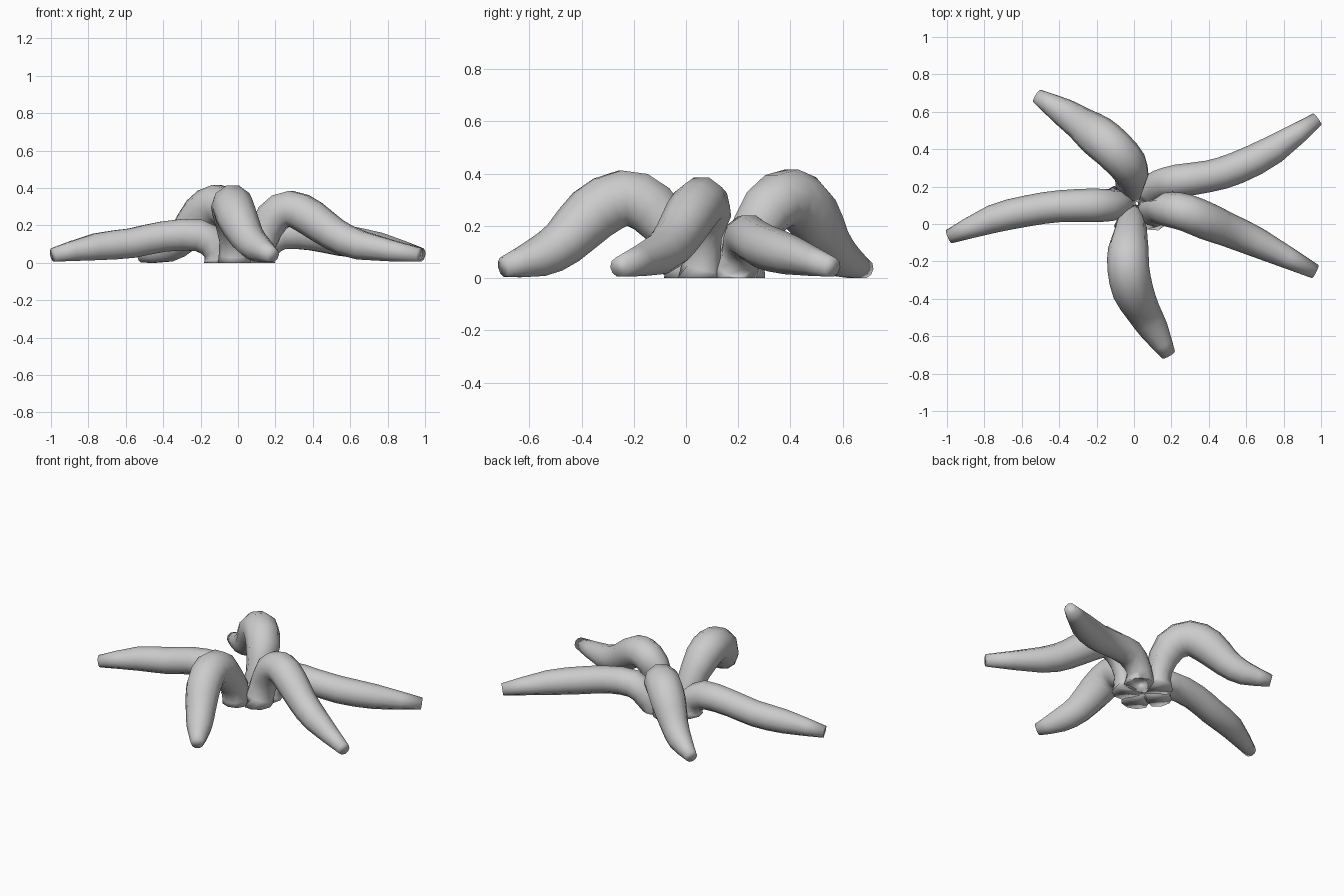
import bpy, bmesh, math
from mathutils import Vector

if "Cube" in bpy.data.objects:
    bpy.data.objects.remove(bpy.data.objects["Cube"])

SIDES = 10
HUB = Vector((0.015, 0.11, 0))      # point where the five feet meet
WEDGE = math.tan(math.radians(36))  # half of a fifth of a turn


def catmull(p, t):
    a, b, c, d = p
    return 0.5 * (2 * b + (c - a) * t + (2 * a - 5 * b + 4 * c - d) * t * t
                  + (3 * b - a - 3 * c + d) * t ** 3)


def smooth_path(pts, steps=2):
    """Interpolate x, y, z, radius points."""
    v = [Vector(p) for p in pts]
    ext = [v[0]] + v + [v[-1]]
    out = []
    for i in range(len(v) - 1):
        for s in range(steps):
            out.append(catmull(ext[i:i + 4], s / steps))
    return out + [v[-1]]


def fit_wedge(co, angle):
    """Keep a foot vertex inside its fifth of the hub."""
    d = Vector((math.cos(angle), math.sin(angle), 0))
    s = Vector((-d.y, d.x, 0))
    rel = co - HUB
    t = max(rel.dot(d), 0.0)
    lim = t * WEDGE + 0.008
    w = max(-lim, min(lim, rel.dot(s)))
    return Vector((HUB.x, HUB.y, co.z)) + d * t + s * w


def arm(name, foot_angle, pts):
    ang = math.radians(foot_angle)
    foot = HUB + 0.1 * Vector((math.cos(ang), math.sin(ang), 0))
    path = smooth_path([(foot.x, foot.y, 0, 0.098)] + pts)
    pos = [Vector(p[:3]) for p in path]
    rad = [p[3] for p in path]
    bm = bmesh.new()
    rings = []
    n = len(pos)
    lean = pos[-1] - pos[0]
    for i, (p, r) in enumerate(zip(pos, rad)):
        tangent = (pos[min(i + 1, n - 1)] - pos[max(i - 1, 0)]).normalized()
        if i == 0:
            tangent = Vector((0, 0, 1))
        # horizontal side axis follows the arm, blended with its overall lean
        flat = Vector((tangent.x, tangent.y, 0)) + lean * 0.5
        side = Vector((-flat.y, flat.x, 0))
        side = (side - tangent * side.dot(tangent)).normalized()
        up = tangent.cross(side)
        ring = []
        for k in range(SIDES):
            a = 2 * math.pi * k / SIDES
            co = p + r * (math.cos(a) * side + math.sin(a) * up)
            if i < 4:
                co = fit_wedge(co, ang)
            co.z = max(co.z, 0)
            ring.append(bm.verts.new(co))
        rings.append(ring)
    for a, b in zip(rings, rings[1:]):
        for k in range(SIDES):
            j = (k + 1) % SIDES
            bm.faces.new((a[k], a[j], b[j], b[k]))
    bm.faces.new(rings[0][::-1])
    bm.faces.new(rings[-1])
    bmesh.ops.recalc_face_normals(bm, faces=bm.faces)
    mesh = bpy.data.meshes.new(name)
    bm.to_mesh(mesh)
    bm.free()
    mesh.shade_smooth()
    ob = bpy.data.objects.new(name, mesh)
    bpy.context.collection.objects.link(ob)


# Each arm: foot on the ground, arch, then taper to a blunt tip
arm("left_arm", 180, [
    (-0.11, 0.10, 0.08, .085), (-0.21, 0.10, 0.147, .09),
    (-0.40, 0.095, 0.14, .085), (-0.57, 0.07, 0.105, .083),
    (-0.76, 0.025, 0.085, .075), (-0.99, -0.068, 0.042, .038)])

arm("back_arm", 106, [
    (0.0, 0.23, 0.11, .085), (-0.03, 0.31, 0.26, .105),
    (-0.11, 0.40, 0.31, .112), (-0.20, 0.475, 0.25, .112),
    (-0.29, 0.54, 0.14, .09), (-0.38, 0.60, 0.075, .075),
    (-0.52, 0.685, 0.036, .038)])

arm("right_back_arm", 36, [
    (0.135, 0.21, 0.08, .08), (0.23, 0.23, 0.155, .088),
    (0.40, 0.255, 0.147, .085), (0.55, 0.30, 0.12, .086),
    (0.75, 0.40, 0.088, .077), (0.98, 0.56, 0.042, .038)])

arm("right_front_arm", -30, [
    (0.125, 0.085, 0.11, .085), (0.185, 0.08, 0.24, .095),
    (0.28, 0.06, 0.29, .1), (0.39, 0.015, 0.24, .1),
    (0.51, -0.035, 0.155, .09), (0.66, -0.10, 0.092, .08),
    (0.97, -0.255, 0.043, .039)])

arm("front_arm", -106, [
    (-0.015, -0.02, 0.12, .085), (-0.03, -0.13, 0.265, .108),
    (-0.03, -0.24, 0.307, .112), (-0.005, -0.36, 0.245, .11),
    (0.05, -0.47, 0.135, .092), (0.11, -0.57, 0.078, .077),
    (0.185, -0.70, 0.042, .039)])
